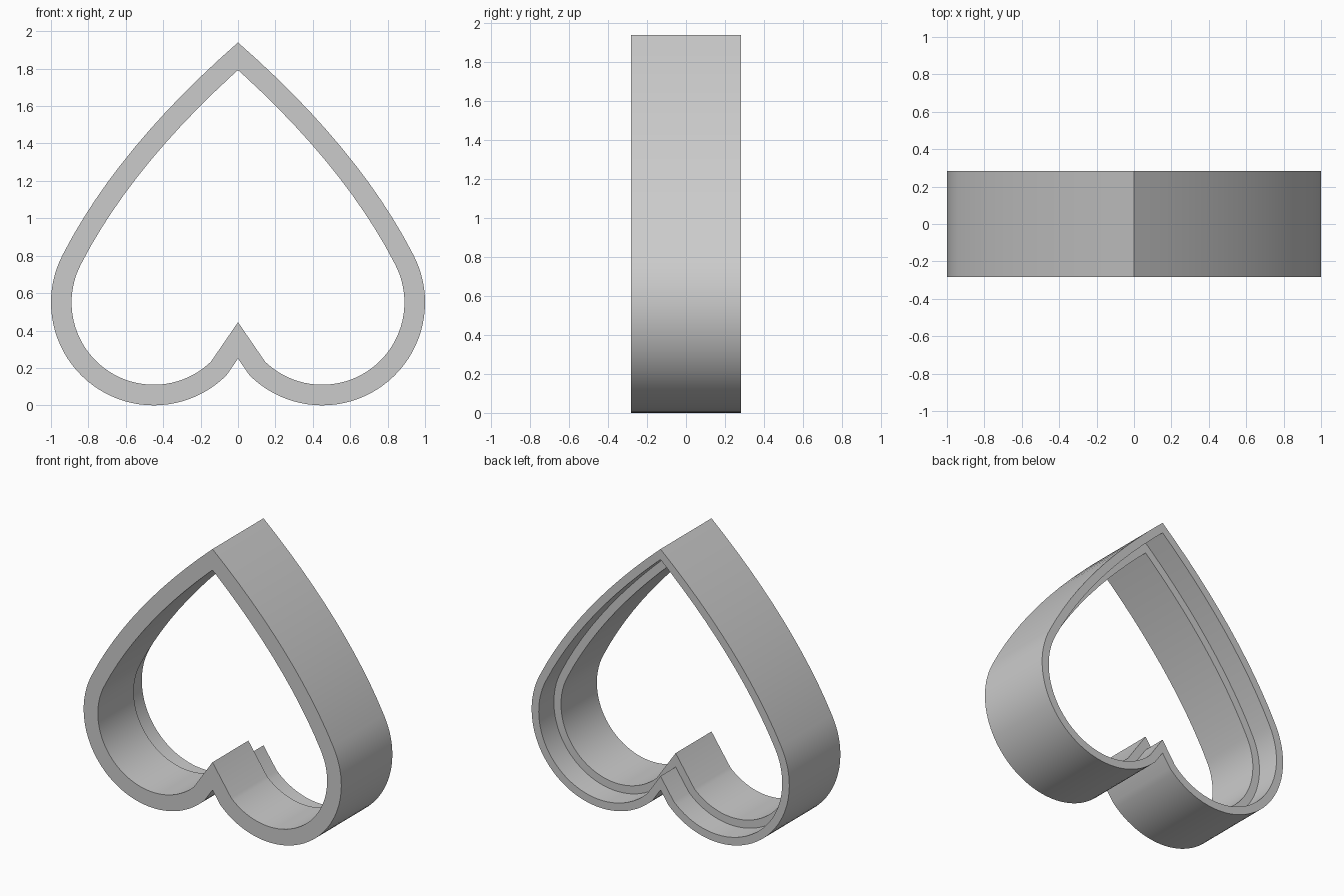
import bpy, bmesh, math
from mathutils import Vector

if "Cube" in bpy.data.objects:
    bpy.data.objects.remove(bpy.data.objects["Cube"], do_unlink=True)

HALF_DEPTH = 0.283
WALL = 0.11        # full wall thickness
RIM = 0.055        # thin rim around the back rebate
LEDGE_Y = 0.115    # depth position of the rebate ledge


def heart_outline():
    """Closed outline of the inverted heart in the x-z plane."""
    apex, ctrl, shoulder = Vector((0, 1.94)), Vector((0.64, 1.38)), Vector((0.935, 0.81))
    half = []
    # Long bowed side from the tip to the shoulder
    for i in range(12):
        t = i / 12
        half.append(apex * (1 - t) ** 2 + ctrl * 2 * t * (1 - t) + shoulder * t * t)
    # Round lobe, then the cusp between the lobes
    steps = 40
    for i in range(steps + 1):
        a = math.radians(28 - 163 * i / steps)
        half.append(Vector((0.45 + 0.55 * math.cos(a), 0.55 + 0.55 * math.sin(a))))
    half.append(Vector((0, 0.25)))
    return half + [Vector((-p.x, p.y)) for p in reversed(half[1:-1])]


def inset(points, dist):
    """Mitred inward offset of a clockwise loop."""
    result = []
    for i, p in enumerate(points):
        d1 = (p - points[i - 1]).normalized()
        d2 = (points[(i + 1) % len(points)] - p).normalized()
        n1, n2 = Vector((d1.y, -d1.x)), Vector((d2.y, -d2.x))
        result.append(p + (n1 + n2) * dist / (1 + n1.dot(n2)))
    return result


# Wall section swept around the heart: (inset, y)
section = [(0, -HALF_DEPTH), (0, HALF_DEPTH), (RIM, HALF_DEPTH),
           (RIM, LEDGE_Y), (WALL, LEDGE_Y), (WALL, -HALF_DEPTH)]
outline = heart_outline()
bm = bmesh.new()
loops = [[bm.verts.new((p.x, y, p.y)) for p in inset(outline, d)] for d, y in section]
count = len(outline)
for k, loop in enumerate(loops):
    after = loops[(k + 1) % len(loops)]
    for i in range(count):
        j = (i + 1) % count
        bm.faces.new((loop[i], loop[j], after[j], after[i]))
bmesh.ops.recalc_face_normals(bm, faces=bm.faces)

mesh = bpy.data.meshes.new("heart_frame")
bm.to_mesh(mesh)
bm.free()
frame = bpy.data.objects.new("heart_frame", mesh)
bpy.context.collection.objects.link(frame)

# Plain grey finish
grey = bpy.data.materials.new("light_grey")
grey.use_nodes = True
colour = (0.6, 0.6, 0.6, 1)
grey.diffuse_color = colour
grey.node_tree.nodes["Principled BSDF"].inputs["Base Color"].default_value = colour
mesh.materials.append(grey)

bpy.ops.object.select_all(action="DESELECT")
frame.select_set(True)
bpy.context.view_layer.objects.active = frame
bpy.ops.object.shade_smooth_by_angle(angle=math.radians(30))
